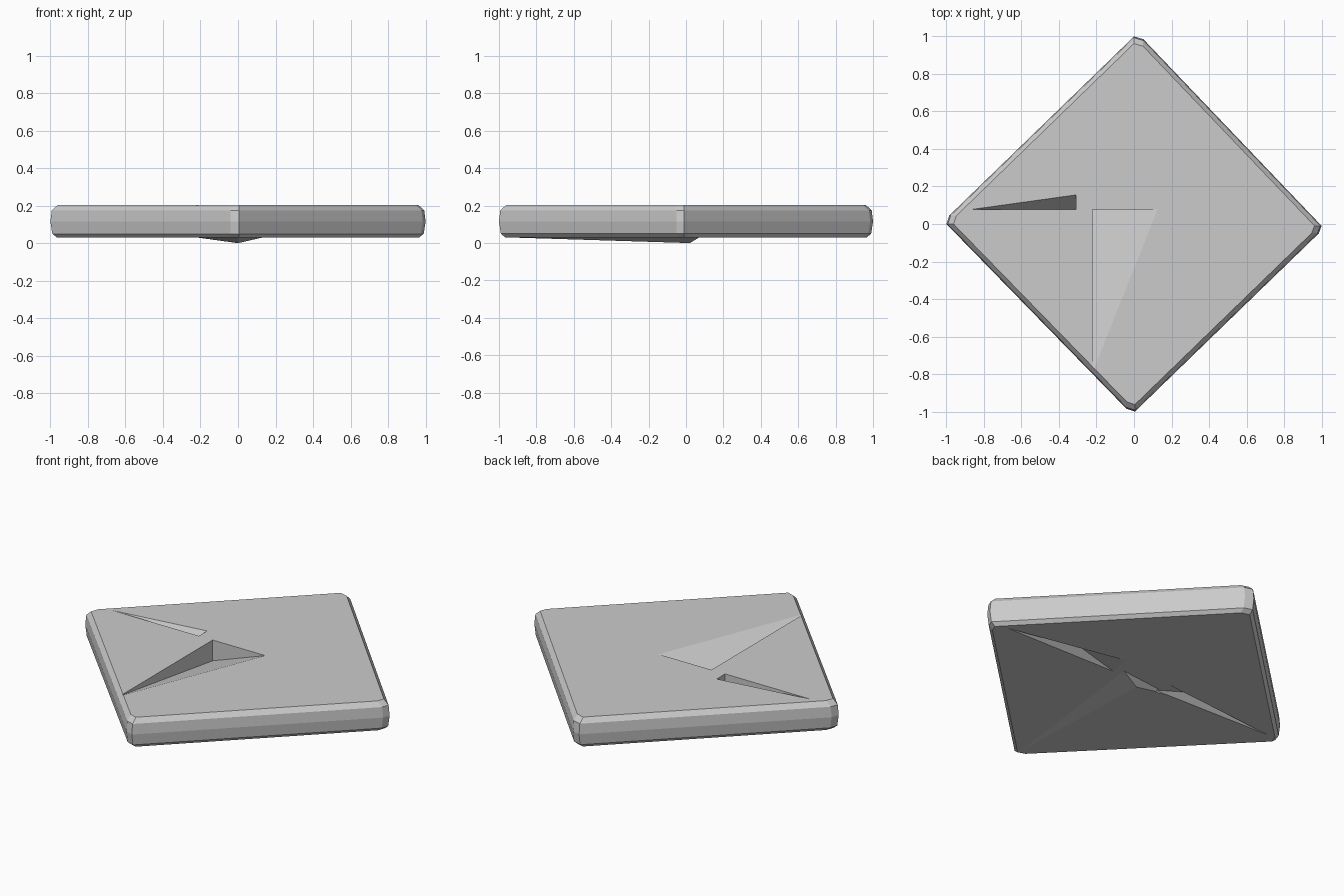
import bpy, bmesh

if "Cube" in bpy.data.objects:
    bpy.data.objects.remove(bpy.data.objects["Cube"])

TOP, BOTTOM = 0.203, 0.03


def mesh_object(name, bm):
    bmesh.ops.recalc_face_normals(bm, faces=bm.faces)
    me = bpy.data.meshes.new(name)
    bm.to_mesh(me)
    bm.free()
    ob = bpy.data.objects.new(name, me)
    bpy.context.collection.objects.link(ob)
    return ob


def hull(name, points):
    bm = bmesh.new()
    for p in points:
        bm.verts.new(p)
    bmesh.ops.convex_hull(bm, input=bm.verts)
    return mesh_object(name, bm)


def combine(target, tool, operation):
    mod = target.modifiers.new(tool.name, 'BOOLEAN')
    mod.operation = operation
    mod.solver = 'EXACT'
    mod.object = tool
    tool.hide_render = True
    bpy.context.view_layer.objects.active = target
    bpy.ops.object.modifier_apply(modifier=mod.name)
    bpy.data.objects.remove(tool)


def notch(name, outline, deep, depth_z, face_z):
    # wedge: triangular mouth, deepest under the right-angle corner
    over = 0.05 if face_z > depth_z else -0.05
    pts = [(x, y, z) for x, y in outline for z in (face_z, face_z + over)]
    return hull(name, pts + [(*deep, depth_z)])


# Diamond slab with clipped corners and chamfered rims
outline = [(0.05, 0.985), (0.0, 1.0), (-0.985, 0.045), (-1.0, 0.0),
           (-0.04, -0.985), (0.005, -1.0), (0.985, -0.05), (1.0, -0.01)]
bm = bmesh.new()
rings = []
for z, s in ((BOTTOM, 0.965), (0.05, 0.99), (0.115, 1.0), (0.175, 0.993), (TOP, 0.962)):
    rings.append([bm.verts.new((x * s, y * s, z)) for x, y in outline])
n = len(outline)
for a, b in zip(rings, rings[1:]):
    for i in range(n):
        j = (i + 1) % n
        bm.faces.new((a[i], a[j], b[j], b[i]))
bm.faces.new(rings[0])
bm.faces.new(rings[-1])
slab = mesh_object("slab", bm)

# Shallow keel under the front half
keel_base = [(-0.22, 0.03), (0.13, 0.07), (0.0, -0.94)]
keel = hull("keel", [(x, y, z) for x, y in keel_base for z in (BOTTOM, 0.05)]
            + [(0.0, 0.02, 0.0)])
combine(slab, keel, 'UNION')

# Triangular recesses in the top
combine(slab, notch("large_recess", [(-0.22, -0.79), (-0.22, 0.077), (0.125, 0.077)],
                    (-0.22, 0.077), 0.08, TOP), 'DIFFERENCE')
combine(slab, notch("small_recess", [(-0.87, 0.077), (-0.31, 0.077), (-0.31, 0.155)],
                    (-0.31, 0.077), 0.085, TOP), 'DIFFERENCE')

# Slim grooves running to both side corners underneath
combine(slab, notch("right_groove", [(0.9, 0.02), (0.17, 0.03), (0.2, 0.16)],
                    (0.42, 0.065), 0.065, BOTTOM), 'DIFFERENCE')
combine(slab, notch("left_groove", [(-0.9, 0.04), (-0.13, 0.02), (-0.16, 0.11)],
                    (-0.3, 0.055), 0.065, BOTTOM), 'DIFFERENCE')
